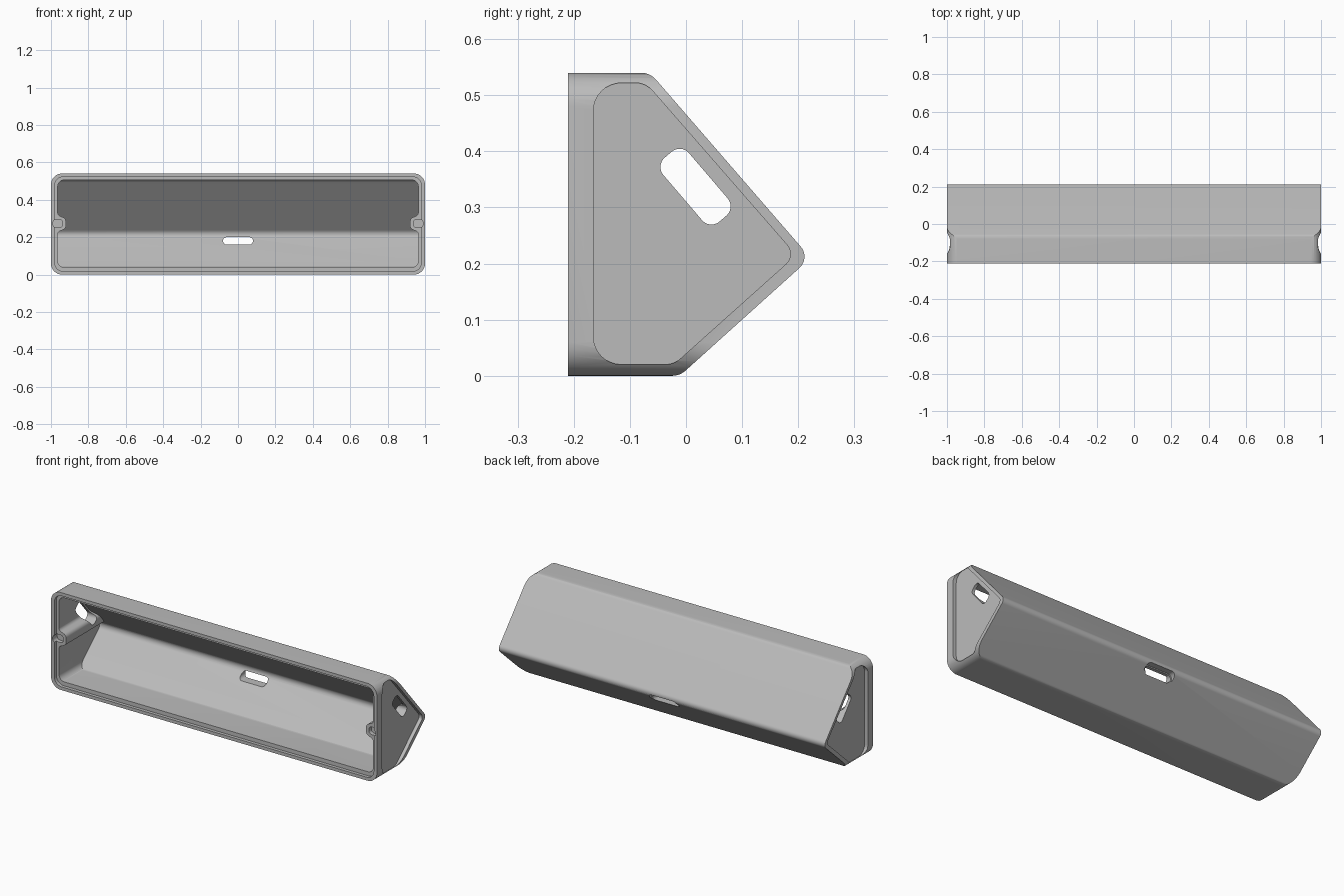
import bpy, bmesh, math
from mathutils import Vector

cube = bpy.data.objects.get("Cube")
if cube:
    bpy.data.objects.remove(cube, do_unlink=True)

grey = bpy.data.materials.new("light_grey_plastic")
grey.use_nodes = True
colour = (0.5, 0.5, 0.5, 1)
grey.diffuse_color = colour
grey.node_tree.nodes["Principled BSDF"].inputs["Base Color"].default_value = colour


def rounded(corners, steps=8):
    """Outline with an arc at each (u, v, radius) corner."""
    out = []
    for i, (u, v, r) in enumerate(corners):
        p = Vector((u, v))
        if r == 0:
            out.append(p)
            continue
        a = (Vector(corners[i - 1][:2]) - p).normalized()
        b = (Vector(corners[(i + 1) % len(corners)][:2]) - p).normalized()
        half = a.angle(b) / 2
        centre = p + (a + b).normalized() * r / math.sin(half)
        start = (p + a * r / math.tan(half) - centre).normalized()
        end = (p + b * r / math.tan(half) - centre).normalized()
        turn = start.angle(end)
        for k in range(steps + 1):
            t = k / steps
            mix = start * math.sin((1 - t) * turn) + end * math.sin(t * turn)
            out.append(centre + mix * r / math.sin(turn))
    return out


def box(u0, u1, v0, v1, r):
    return rounded([(u0, v0, r), (u1, v0, r), (u1, v1, r), (u0, v1, r)])


def prism(name, outline, axis, a0, a1):
    """Extrude an outline along x (outline in y, z) or y (outline in x, z)."""
    bm = bmesh.new()
    place = (lambda p, a: (a, p.x, p.y)) if axis == "x" else (lambda p, a: (p.x, a, p.y))
    face = bm.faces.new([bm.verts.new(place(p, a0)) for p in outline])
    new = bmesh.ops.extrude_face_region(bm, geom=[face])["geom"]
    shift = Vector((a1 - a0, 0, 0)) if axis == "x" else Vector((0, a1 - a0, 0))
    bmesh.ops.translate(bm, vec=shift, verts=[g for g in new if isinstance(g, bmesh.types.BMVert)])
    # The start face may be kept or removed by the extrusion: close the solid
    rim = [e for e in bm.edges if e.is_boundary]
    if rim:
        bmesh.ops.contextual_create(bm, geom=rim)
    bmesh.ops.recalc_face_normals(bm, faces=bm.faces)
    mesh = bpy.data.meshes.new(name)
    bm.to_mesh(mesh)
    bm.free()
    mesh.materials.append(grey)
    ob = bpy.data.objects.new(name, mesh)
    bpy.context.collection.objects.link(ob)
    return ob


def combine(target, tool, operation="DIFFERENCE"):
    """Apply a boolean and discard the tool."""
    mod = target.modifiers.new("cut", "BOOLEAN")
    mod.operation, mod.solver, mod.object = operation, "EXACT", tool
    graph = bpy.context.evaluated_depsgraph_get()
    mesh = bpy.data.meshes.new_from_object(target.evaluated_get(graph))
    target.modifiers.clear()
    target.data = mesh
    bpy.data.objects.remove(tool, do_unlink=True)


# Outer body: wedge profile trimmed by a rounded front outline
wedge = [(-0.21, 0, 0), (-0.011, 0, 0.035), (0.222, 0.21, 0.027),
         (-0.064, 0.54, 0.035), (-0.21, 0.54, 0)]
housing = prism("housing", rounded(wedge), "x", -1.1, 1.1)
combine(housing, prism("outline", box(-1, 1, -0.0005, 0.5405, 0.06), "y", -0.4, 0.4), "INTERSECT")

# Cavity, leaving a rounded boss halfway up each end wall
hollow = [(-0.3, 0.04, 0), (-0.016, 0.04, 0.03), (0.176, 0.212, 0.03),
          (-0.077, 0.505, 0.03), (-0.3, 0.505, 0)]
side = [(0.964, 0.039, 0.035), (0.964, 0.228, 0.02), (0.92, 0.246, 0.024),
        (0.92, 0.3, 0.024), (0.964, 0.318, 0.02), (0.964, 0.506, 0.035)]
cavity = prism("cavity", rounded(hollow), "x", -1.1, 1.1)
outline = rounded(side + [(-x, z, r) for x, z, r in reversed(side)])
combine(cavity, prism("cavity_outline", outline, "y", -0.4, 0.4), "INTERSECT")
combine(housing, cavity)

# Stepped seat around the open front
combine(housing, prism("seat", box(-0.98, 0.98, 0.018, 0.522, 0.045), "y", -0.3, -0.192))

# Recessed end panels and latch grooves in the bosses
panel = [(-0.165, 0.02, 0.05), (-0.022, 0.02, 0.04), (0.196, 0.215, 0.025),
         (-0.072, 0.522, 0.04), (-0.165, 0.522, 0.05)]
for s in (-1, 1):
    combine(housing, prism("panel_recess", rounded(panel), "x", s * 0.98, s * 1.1))
    groove = box(min(s * 0.937, s * 0.99), max(s * 0.937, s * 0.99), 0.252, 0.294, 0.018)
    combine(housing, prism("latch_groove", groove, "y", -0.3, -0.17))

# Slanted slot through both end walls
along, across, mid = Vector((0.65, -0.76)), Vector((0.76, 0.65)), Vector((0.017, 0.337))
slot = [mid + along * p.x + across * p.y for p in box(-0.075, 0.075, -0.03, 0.03, 0.022)]
combine(housing, prism("end_slot", slot, "x", -1.2, 1.2))

# Cable opening in the lower rear wall, with a shallow surround outside
combine(housing, prism("cable_slot", box(-0.08, 0.08, 0.16, 0.2, 0.0195), "y", 0.05, 0.4))
combine(housing, prism("cable_surround", box(-0.088, 0.088, 0.152, 0.206, 0.026), "y", 0.178, 0.4))

# Smooth the rounded corners, keep hard edges crisp
bpy.ops.object.select_all(action="DESELECT")
housing.select_set(True)
bpy.context.view_layer.objects.active = housing
bpy.ops.object.shade_smooth_by_angle(angle=math.radians(30))
